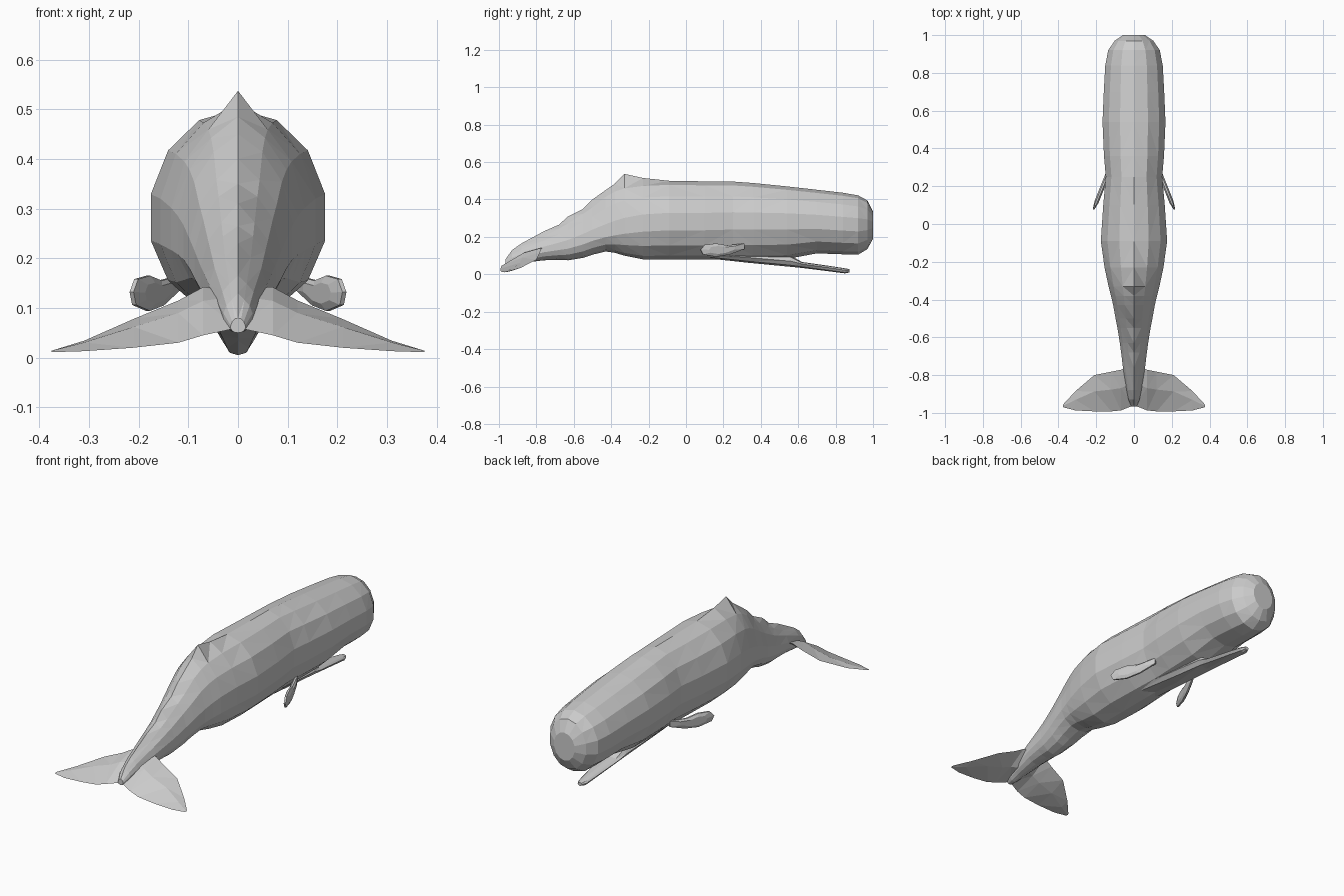
import bpy, bmesh, math

skin = bpy.data.materials.new("grey_skin")
skin.diffuse_color = (0.6, 0.6, 0.6, 1)


def finish(bm, name):
    """Turn a bmesh into a flat shaded, triangulated object."""
    bmesh.ops.recalc_face_normals(bm, faces=bm.faces[:])
    bmesh.ops.triangulate(bm, faces=bm.faces[:], quad_method='SHORT_EDGE')
    me = bpy.data.meshes.new(name)
    bm.to_mesh(me)
    bm.free()
    me.materials.append(skin)
    ob = bpy.data.objects.new(name, me)
    bpy.context.collection.objects.link(ob)
    return ob


def bridge(name, rings):
    """Skin closed rings of equal length and cap both ends."""
    bm = bmesh.new()
    loops = [[bm.verts.new(p) for p in r] for r in rings]
    n = len(loops[0])
    for a, b in zip(loops, loops[1:]):
        for i in range(n):
            j = (i + 1) % n
            bm.faces.new((a[i], a[j], b[j], b[i]))
    bm.faces.new(loops[0])
    bm.faces.new(loops[-1])
    return finish(bm, name)


def oval(y, top, bottom, half, wide, crest=0, n=14):
    """Cross-section with its widest height at 'wide'; crest lifts the top point."""
    ring = []
    for i in range(n):
        a = 2 * math.pi * i / n
        c, s = math.cos(a), math.sin(a)
        z = wide + c * ((top - crest - wide) if c > 0 else (wide - bottom))
        ring.append((half * s, y, z + (crest if i == 0 else 0)))
    return ring


# Body: y, top, bottom, half width, widest height, crest height
body = [
    (-0.965, 0.080, 0.050, 0.015, 0.060, 0.00),
    (-0.93, 0.130, 0.050, 0.030, 0.080, 0.01),
    (-0.88, 0.165, 0.060, 0.040, 0.095, 0.01),
    (-0.76, 0.230, 0.075, 0.060, 0.130, 0.02),
    (-0.68, 0.265, 0.077, 0.070, 0.145, 0.01),
    (-0.63, 0.310, 0.075, 0.077, 0.155, 0.025),
    (-0.55, 0.350, 0.088, 0.090, 0.180, 0.01),
    (-0.50, 0.400, 0.105, 0.100, 0.200, 0.025),
    (-0.43, 0.450, 0.122, 0.113, 0.220, 0.015),
    (-0.38, 0.485, 0.115, 0.125, 0.235, 0.02),
    (-0.33, 0.537, 0.100, 0.138, 0.250, 0.055),
    (-0.23, 0.515, 0.080, 0.160, 0.270, 0.02),
    (-0.09, 0.500, 0.080, 0.180, 0.280, 0.00),
    (0.10, 0.497, 0.080, 0.167, 0.280, 0.00),
    (0.25, 0.496, 0.080, 0.153, 0.285, 0.00),
    (0.36, 0.488, 0.080, 0.163, 0.285, 0.00),
    (0.54, 0.470, 0.082, 0.171, 0.285, 0.00),
    (0.70, 0.452, 0.112, 0.164, 0.280, 0.00),
    (0.84, 0.436, 0.107, 0.156, 0.270, 0.00),
    (0.92, 0.422, 0.105, 0.140, 0.265, 0.00),
    (0.97, 0.395, 0.135, 0.105, 0.265, 0.00),
    (1.00, 0.335, 0.190, 0.060, 0.265, 0.00),
]
bridge("body", [oval(*s) for s in body])

# Narrow lower jaw, running back into the throat
jaw = [
    (0.12, 0.130, 0.085, 0.070, 0.11),
    (0.33, 0.120, 0.062, 0.060, 0.09),
    (0.56, 0.100, 0.040, 0.050, 0.07),
    (0.62, 0.066, 0.034, 0.044, 0.055),
    (0.78, 0.043, 0.014, 0.031, 0.033),
    (0.85, 0.032, 0.005, 0.024, 0.022),
    (0.873, 0.028, 0.010, 0.012, 0.020),
]
bridge("lower_jaw", [oval(*s, n=8) for s in jaw])

# Tail flukes: x, leading y and z, trailing y and z, thickness
fluke = [
    (0.00, -0.740, 0.140, -0.960, 0.060, 0.040),
    (0.07, -0.772, 0.142, -0.987, 0.045, 0.032),
    (0.12, -0.782, 0.115, -0.992, 0.030, 0.026),
    (0.21, -0.800, 0.078, -0.992, 0.020, 0.020),
    (0.31, -0.885, 0.034, -0.987, 0.013, 0.012),
    (0.375, -0.955, 0.014, -0.970, 0.011, 0.003),
]
# Flipper outline in y and z; the blade slants outward toward the rear
flipper = [(0.31, 0.165), (0.22, 0.155), (0.16, 0.165), (0.10, 0.158), (0.077, 0.132),
           (0.09, 0.106), (0.16, 0.094), (0.23, 0.105), (0.31, 0.135)]

for side, label in ((1, "right"), (-1, "left")):
    rings = []
    for x, ly, lz, ty, tz, t in fluke:
        my, mz = ly * 0.55 + ty * 0.45, lz * 0.55 + tz * 0.45
        rings.append([(side * x, ly, lz), (side * x, my, mz + t / 2),
                      (side * x, ty, tz), (side * x, my, mz - t / 2)])
    bridge(label + "_fluke", rings)

    # Thin edge loops with thicker inner loops give a bevelled blade
    cy, cz = 0.18, 0.13
    rings = []
    for scale, off in ((0.6, -0.011), (1.0, -0.004), (1.0, 0.004), (0.6, 0.011)):
        ring = []
        for y, z in flipper:
            yy, zz = cy + (y - cy) * scale, cz + (z - cz) * scale
            ring.append((side * (0.145 + (0.25 - yy) * 0.4 + off), yy + off * 0.4, zz))
        rings.append(ring)
    bridge(label + "_flipper", rings)
